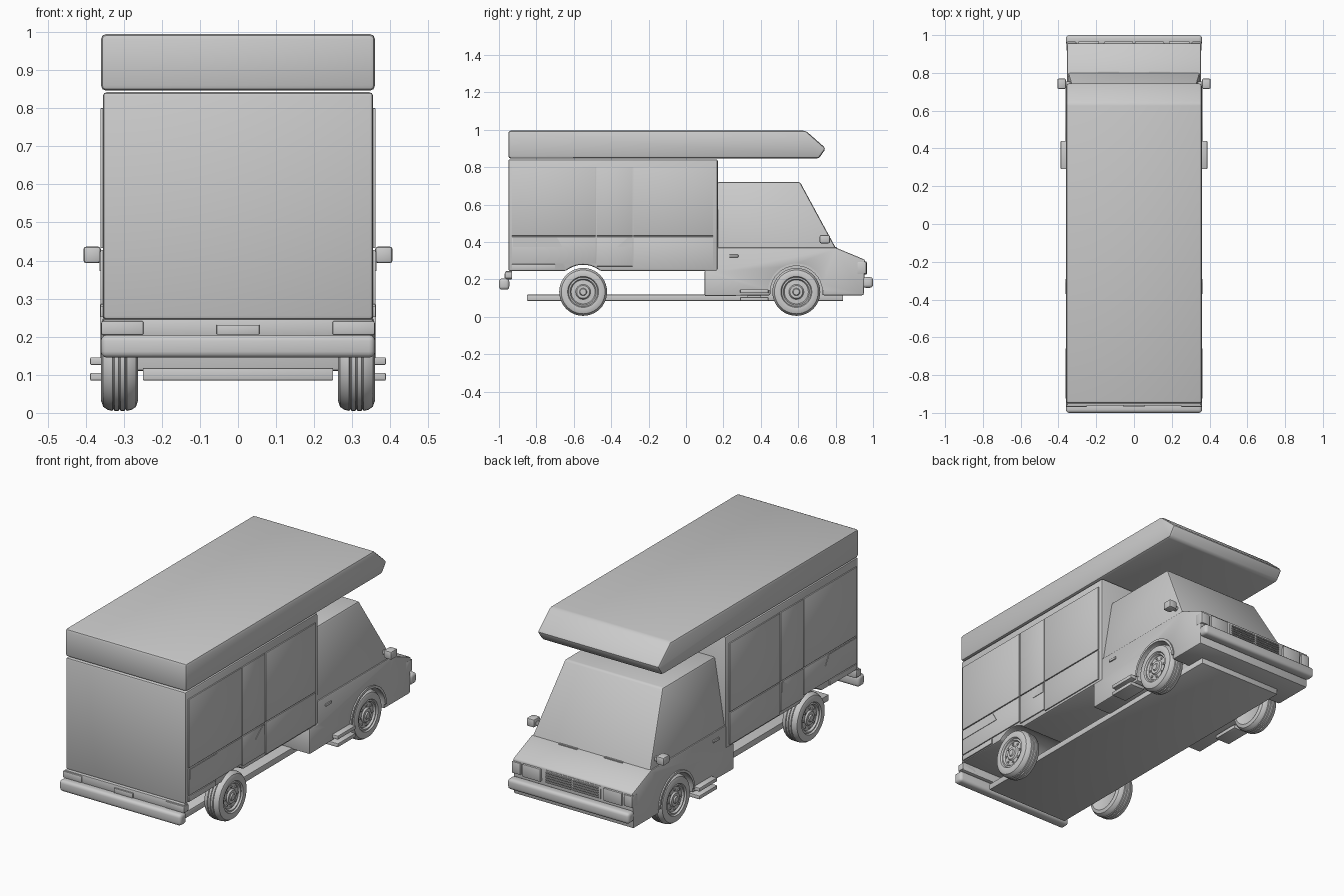
import bpy, bmesh, math
from mathutils import Matrix, Vector

cube = bpy.data.objects.get("Cube")
if cube:
    bpy.data.objects.remove(cube, do_unlink=True)

GREY = (0.6, 0.6, 0.6, 1)
paint = bpy.data.materials.new("plain grey")
paint.use_nodes = True
paint.diffuse_color = GREY
paint.node_tree.nodes["Principled BSDF"].inputs["Base Color"].default_value = GREY


def finish(name, bm, bevel=0, segments=2):
    """Round the sharp edges, then turn the bmesh into a shaded object."""
    bmesh.ops.recalc_face_normals(bm, faces=bm.faces)
    if bevel:
        sharp = [e for e in bm.edges if e.calc_face_angle(0) > math.radians(25)]
        bmesh.ops.bevel(bm, geom=sharp, offset=bevel, segments=segments,
                        profile=0.5, affect='EDGES', clamp_overlap=True)
    mesh = bpy.data.meshes.new(name)
    bm.to_mesh(mesh)
    bm.free()
    mesh.materials.append(paint)
    ob = bpy.data.objects.new(name, mesh)
    bpy.context.collection.objects.link(ob)
    bpy.ops.object.select_all(action='DESELECT')
    ob.select_set(True)
    bpy.context.view_layer.objects.active = ob
    bpy.ops.object.shade_smooth_by_angle(angle=math.radians(35))
    return ob


def box(name, x, y, z, bevel=0, segments=2):
    """Box given by its (low, high) range on each axis."""
    bm = bmesh.new()
    bmesh.ops.create_cube(bm, size=1)
    for v in bm.verts:
        v.co = Vector([(r[0] + r[1]) / 2 + c * (r[1] - r[0])
                       for c, r in zip(v.co, (x, y, z))])
    return finish(name, bm, bevel, segments)


def prism(name, profile, x0, x1, bevel=0, shape=None):
    """Extrude a (y, z) side profile from x0 to x1."""
    bm = bmesh.new()
    face = bm.faces.new([bm.verts.new((x0, y, z)) for y, z in profile])
    out = bmesh.ops.extrude_face_region(bm, geom=[face])
    for v in out["geom"]:
        if isinstance(v, bmesh.types.BMVert):
            v.co.x = x1
    if shape:
        for v in bm.verts:
            shape(v.co)
    return finish(name, bm, bevel)


def pair(side, lo, hi):
    return tuple(sorted((side * lo, side * hi)))


def arch(cy, cz, radius, base, steps=16):
    """Wheel opening running from rear to front above the line z = base."""
    a = math.asin((base - cz) / radius)
    return [(cy - radius * math.cos(a + (math.pi - 2 * a) * i / steps),
             cz + radius * math.sin(a + (math.pi - 2 * a) * i / steps))
            for i in range(steps + 1)]


REAR, FRONT, HUB = -0.55, 0.59, 0.133

# Living box with open rear arches, and the sleeping roof above it
prism("living_box", [(-0.95, 0.245)] + arch(REAR, HUB, 0.145, 0.245) +
      [(0.17, 0.245), (0.17, 0.842), (-0.95, 0.842)], -0.355, 0.355, 0.01)
prism("overcab_roof", [(-0.95, 0.846), (0.71, 0.846), (0.748, 0.9),
                       (0.64, 0.995), (-0.95, 0.995)], -0.36, 0.36, 0.014)


# Cab
def taper(co):
    if co.z > 0.5:
        co.x *= 0.83


prism("cab_upper", [(0.165, 0.36), (0.805, 0.36), (0.61, 0.72), (0.165, 0.72)],
      -0.35, 0.35, 0.01, taper)
prism("cab_lower", [(0.1, 0.11)] + arch(FRONT, HUB, 0.14, 0.115) +
      [(0.95, 0.115), (0.957, 0.305), (0.8, 0.37), (0.165, 0.37),
       (0.165, 0.25), (0.1, 0.25)], -0.355, 0.355, 0.008)
box("cab_inner_floor", (-0.25, 0.25), (0.42, 0.76), (0.112, 0.3))
box("chassis_floor", (-0.25, 0.25), (-0.85, 0.84), (0.085, 0.118), 0.003)

# Bumpers wrapping slightly round the corners
box("rear_bumper", (-0.36, 0.36), (-1, -0.945), (0.145, 0.205), 0.016, 3)
box("front_bumper", (-0.36, 0.36), (0.945, 1), (0.155, 0.212), 0.016, 3)
box("rear_light_panel", (-0.354, 0.354), (-0.962, -0.93), (0.2, 0.246), 0.004)
box("number_plate", (-0.056, 0.056), (-0.97, -0.96), (0.206, 0.231), 0.001)

# Nose: grille with slats
box("grille_back", (-0.165, 0.165), (0.94, 0.959), (0.226, 0.295), 0.002)
for i in range(5):
    z = 0.232 + i * 0.0125
    for s in (-1, 1):
        box("grille_slat", pair(s, 0.006, 0.155), (0.955, 0.966),
            (z, z + 0.006))


def wheel(name, side, y):
    """Lathe the tyre and rim round the x axis, then add hub bolts."""
    rings = [(0.27, 0.085), (0.262, 0.1), (0.268, 0.117), (0.28, 0.125)]
    for groove in (0.292, 0.308, 0.324):
        rings += [(groove, 0.128), (groove + 0.002, 0.124),
                  (groove + 0.004, 0.124), (groove + 0.006, 0.128)]
    rings += [(0.342, 0.125), (0.354, 0.117), (0.36, 0.1), (0.358, 0.083),
              (0.35, 0.078), (0.352, 0.07), (0.342, 0.064), (0.344, 0.04),
              (0.352, 0.034), (0.352, 0.02), (0.358, 0.016)]
    bm = bmesh.new()
    verts = [bm.verts.new((side * x, y, HUB + r)) for x, r in rings]
    edges = [bm.edges.new(p) for p in zip(verts, verts[1:])]
    bmesh.ops.spin(bm, geom=verts + edges, cent=(0, y, HUB), axis=(1, 0, 0),
                   angle=math.tau, steps=40, use_duplicate=False)
    bmesh.ops.remove_doubles(bm, verts=bm.verts, dist=0.0001)
    bmesh.ops.holes_fill(bm, edges=[e for e in bm.edges if e.is_boundary])
    for i in range(8):
        a = math.tau * i / 8
        at = Matrix.Translation((side * 0.344, y + 0.052 * math.cos(a),
                                 HUB + 0.052 * math.sin(a)))
        bmesh.ops.create_cone(bm, cap_ends=True, segments=8, radius1=0.006,
                              radius2=0.006, depth=0.008,
                              matrix=at @ Matrix.Rotation(math.pi / 2, 4, 'Y'))
    finish(name, bm)


# Everything that repeats on both flanks
for s, side in ((-1, "right"), (1, "left")):
    wheel(side + "_rear_wheel", s, REAR)
    wheel(side + "_front_wheel", s, FRONT)

    # Front arch lip
    lip = (arch(FRONT, HUB, 0.152, 0.14) + arch(FRONT, HUB, 0.139, 0.14)[::-1])
    prism(side + "_arch_lip", lip, s * 0.345, s * 0.362)

    # Wall panels separated by narrow seams, with the door in the middle
    skin = pair(s, 0.35, 0.361)
    for name, y0, y1, low in (("rear", -0.93, -0.482, 0.285),
                              ("door", -0.476, -0.286, 0.27),
                              ("front", -0.28, 0.145, 0.258)):
        box(f"{side}_{name}_upper_panel", skin, (y0, y1), (0.433, 0.8), 0.001)
        box(f"{side}_{name}_lower_panel", skin, (y0, y1), (low, 0.428), 0.001)
    box(side + "_rear_sill", skin, (-0.93, -0.7), (0.252, 0.281), 0.001)

    # Slanted trim plates
    for y0, y1, slant in ((-0.925, -0.69, 0.03), (-0.37, -0.29, -0.06)):
        trim = [(y0, 0.372), (y1 + max(slant, 0), 0.372), (y1, 0.424),
                (y0 - min(slant, 0), 0.424)]
        prism(side + "_trim", trim, s * 0.36, s * 0.3635)

    # Steps below the cab door
    for z in (0.085, 0.126):
        box(side + "_step", pair(s, 0.3, 0.388), (0.29, 0.44), (z, z + 0.02), 0.003)
    box(side + "_step_bracket", pair(s, 0.31, 0.34), (0.33, 0.4), (0.09, 0.14))

    # Mirror, handle, cowl vent
    box(side + "_mirror", pair(s, 0.36, 0.406), (0.715, 0.77), (0.393, 0.437), 0.008)
    box(side + "_mirror_arm", pair(s, 0.33, 0.37), (0.735, 0.755), (0.4, 0.42), 0.003)
    box(side + "_handle", pair(s, 0.35, 0.361), (0.23, 0.28), (0.318, 0.332), 0.003)
    box(side + "_cowl_vent", pair(s, 0.08, 0.19), (0.798, 0.808), (0.36, 0.372))

    # Lamps
    box(side + "_headlight", pair(s, 0.185, 0.295), (0.94, 0.967), (0.226, 0.295), 0.005)
    box(side + "_indicator", pair(s, 0.305, 0.357), (0.915, 0.965), (0.23, 0.293), 0.005)
    box(side + "_tail_light", pair(s, 0.248, 0.359), (-0.968, -0.93), (0.205, 0.241), 0.004)
